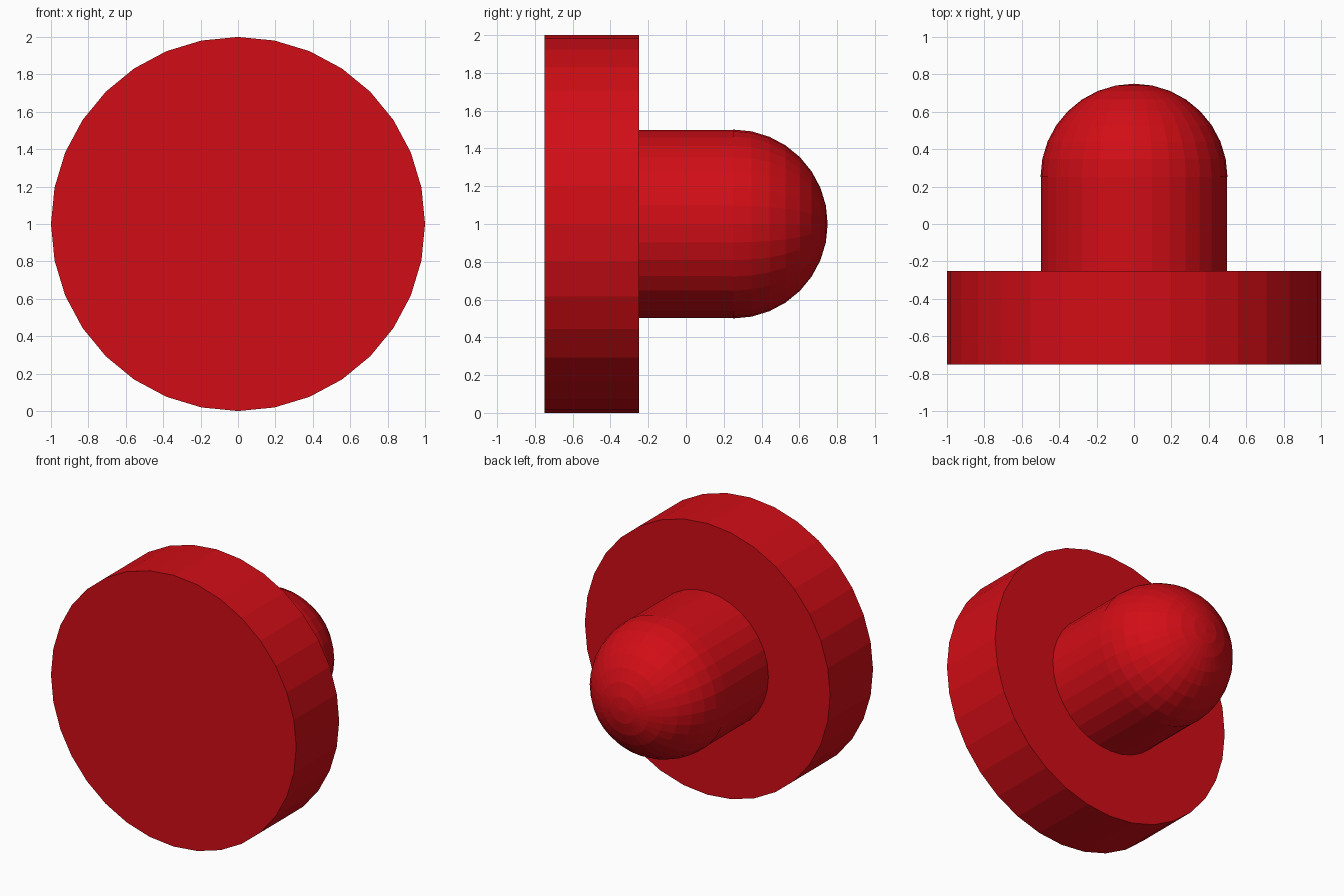
import bpy, bmesh
from math import sin, cos, pi

if "Cube" in bpy.data.objects:
    bpy.data.objects.remove(bpy.data.objects["Cube"])

SIDES = 32
red = bpy.data.materials.new("red")
red.diffuse_color = (0.64, 0.004, 0.008, 1)
red.use_nodes = True
red.node_tree.nodes["Principled BSDF"].inputs["Base Color"].default_value = red.diffuse_color


def lathe(name, profile):
    """Revolve (radius, y) points around the y axis at z = 1; radius 0 makes a pole."""
    bm = bmesh.new()
    rings = []
    for r, y in profile:
        n = SIDES if r > 0 else 1
        rings.append([bm.verts.new((r * sin(2 * pi * i / SIDES), y,
                                    1 + r * cos(2 * pi * i / SIDES))) for i in range(n)])
    for a, b in zip(rings, rings[1:]):
        for i in range(SIDES):
            j = (i + 1) % SIDES
            if len(b) == 1:
                bm.faces.new((a[i], a[j], b[0]))
            else:
                bm.faces.new((a[i], a[j], b[j], b[i]))
    # flat caps on open ends
    for ring in (rings[0], rings[-1]):
        if len(ring) > 1:
            bm.faces.new(ring)
    bmesh.ops.recalc_face_normals(bm, faces=bm.faces)
    mesh = bpy.data.meshes.new(name)
    bm.to_mesh(mesh)
    bm.free()
    mesh.materials.append(red)
    obj = bpy.data.objects.new(name, mesh)
    bpy.context.collection.objects.link(obj)
    return obj


# wide front disc
lathe("disc", [(1, -0.75), (1, -0.25)])

# stem behind the disc, ending in a half-sphere with a very slight lip
dome = [(0.5 * cos(k * pi / 16), 0.25 + 0.5 * sin(k * pi / 16)) for k in range(8)]
lathe("domed_stem", [(0.497, -0.25), (0.497, 0.25)] + dome + [(0, 0.75)])
